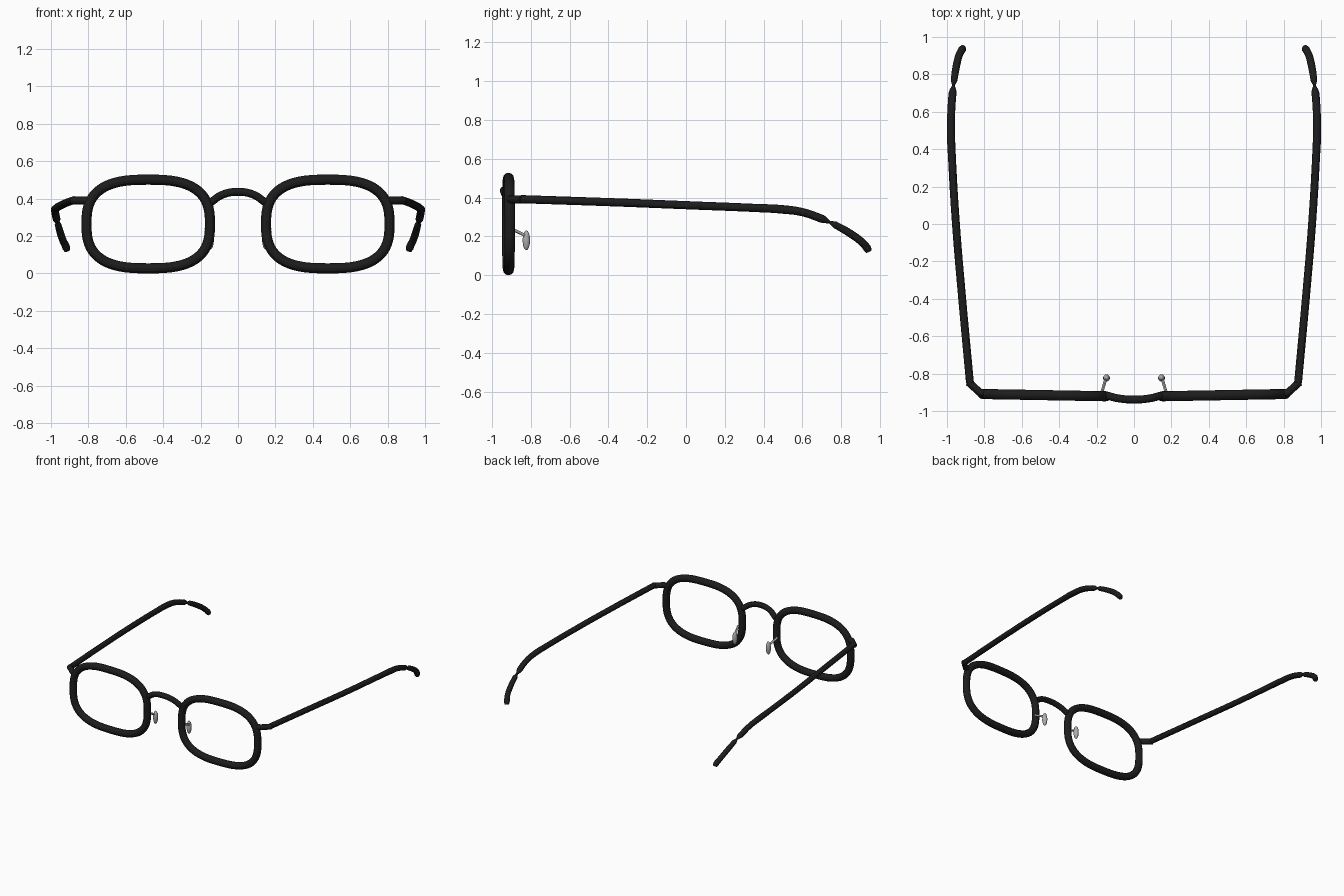
import bpy
from math import cos, sin, pi, copysign

if "Cube" in bpy.data.objects:
    bpy.data.objects.remove(bpy.data.objects["Cube"], do_unlink=True)


def make_material(name, colour, roughness, metallic=0.0):
    mat = bpy.data.materials.new(name)
    mat.use_nodes = True
    mat.diffuse_color = colour
    shader = mat.node_tree.nodes["Principled BSDF"]
    shader.inputs["Base Color"].default_value = colour
    shader.inputs["Roughness"].default_value = roughness
    shader.inputs["Metallic"].default_value = metallic
    return mat


BLACK = make_material("black frame", (0.012, 0.012, 0.012, 1), 0.5)
GREY = make_material("grey nose pad", (0.42, 0.42, 0.42, 1), 0.4)


def select_only(obj):
    bpy.ops.object.select_all(action="DESELECT")
    obj.select_set(True)
    bpy.context.view_layer.objects.active = obj


def tube(name, points, radius, mat, smooth=True, cyclic=False, taper=None):
    """Sweep a round section along points, with optional radius factors."""
    curve = bpy.data.curves.new(name, "CURVE")
    curve.dimensions = "3D"
    curve.bevel_depth = radius
    curve.bevel_resolution = 4
    curve.use_fill_caps = True
    spline = curve.splines.new("BEZIER" if smooth else "POLY")
    pts = spline.bezier_points if smooth else spline.points
    pts.add(len(points) - 1)
    spline.resolution_u = 10
    spline.use_cyclic_u = cyclic
    for i, (p, co) in enumerate(zip(pts, points)):
        if smooth:
            p.co = co
            p.handle_left_type = p.handle_right_type = "AUTO"
        else:
            p.co = (*co, 1)
        p.radius = taper[i] if taper else 1
    obj = bpy.data.objects.new(name, curve)
    bpy.context.collection.objects.link(obj)
    select_only(obj)
    bpy.ops.object.convert(target="MESH")
    obj = bpy.context.object
    obj.data.materials.clear()
    obj.data.materials.append(mat)
    bpy.ops.object.shade_smooth_by_angle()
    return obj


def rim_points(side, count=72, power=2.75):
    """Squared oval outline, swept back slightly towards the temple."""
    points = []
    for i in range(count):
        t = 2 * pi * i / count
        c, s = cos(t), sin(t)
        u = copysign(abs(c) ** (2 / power), c)
        v = copysign(abs(s) ** (2 / power), s)
        points.append((side * (0.48 + 0.33 * u), -0.915 + 0.006 * u, 0.264 + 0.237 * v))
    return points


# Bridge between the rims
tube("bridge", [(-0.145, -0.917, 0.38), (-0.085, -0.932, 0.42), (0, -0.939, 0.436),
                (0.085, -0.932, 0.42), (0.145, -0.917, 0.38)], 0.021, BLACK)

for side, label in ((1, "left"), (-1, "right")):
    def mirrored(points):
        return [(side * x, y, z) for x, y, z in points]

    tube(f"{label}_rim", rim_points(side), 0.027, BLACK, smooth=False, cyclic=True)

    # Joint from rim to temple arm
    tube(f"{label}_end_piece", mirrored([(0.795, -0.907, 0.39), (0.825, -0.9, 0.39),
                                         (0.885, -0.845, 0.39)]), 0.021, BLACK, smooth=False)

    # Temple arm, narrowing to a thin neck
    tube(f"{label}_temple_arm", mirrored([
        (0.877, -0.85, 0.392), (0.923, -0.35, 0.375), (0.952, 0, 0.361), (0.973, 0.35, 0.347),
        (0.979, 0.5, 0.339), (0.977, 0.6, 0.325), (0.97, 0.7, 0.291), (0.968, 0.715, 0.285),
        (0.965, 0.745, 0.271)]), 0.021, BLACK, taper=[1, 1, 1, 1, 1.05, 1, 1, 0.85, 0.25])

    # Ear tip behind the neck
    tube(f"{label}_ear_tip", mirrored([
        (0.966, 0.735, 0.276), (0.962, 0.768, 0.26), (0.95, 0.843, 0.217), (0.934, 0.905, 0.172),
        (0.918, 0.935, 0.137), (0.915, 0.942, 0.122)]), 0.02, BLACK,
        taper=[0.25, 0.9, 1, 1, 1.05, 0.8])

    # Nose pad and its wire
    tube(f"{label}_pad_wire", mirrored([(0.172, -0.9, 0.24), (0.15, -0.825, 0.203)]),
         0.008, GREY, smooth=False)
    bpy.ops.mesh.primitive_uv_sphere_add(segments=24, ring_count=16, radius=1,
                                         location=(side * 0.147, -0.823, 0.18))
    pad = bpy.context.object
    pad.name = f"{label}_nose_pad"
    pad.scale = (0.018, 0.019, 0.051)
    bpy.ops.object.transform_apply(location=False, rotation=False, scale=True)
    pad.data.materials.append(GREY)
    bpy.ops.object.shade_smooth_by_angle()
